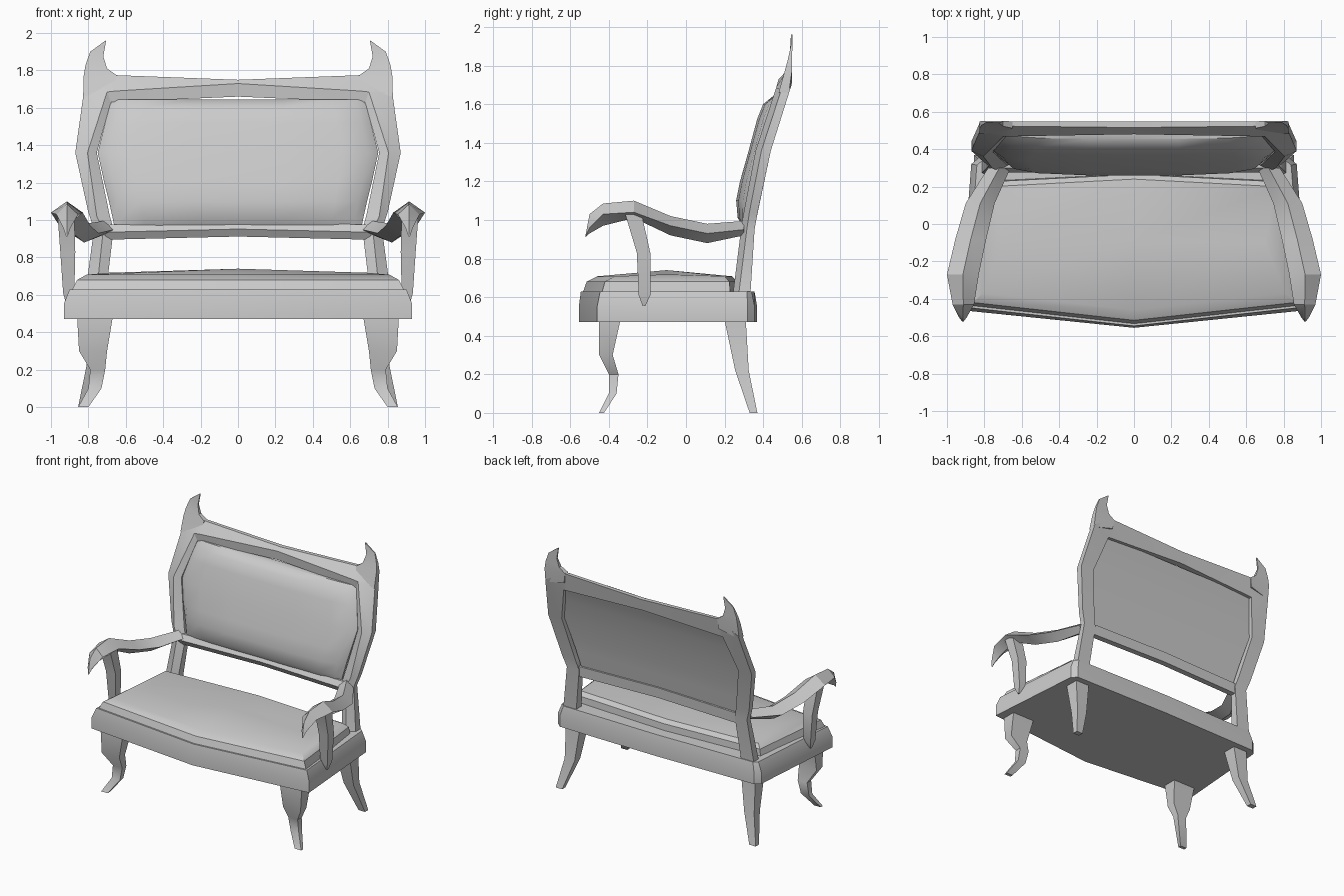
import bpy, bmesh, math
from mathutils import Vector

if "Cube" in bpy.data.objects:
    bpy.data.objects.remove(bpy.data.objects["Cube"])


def interp(table, z):
    if z <= table[0][0]:
        return table[0][1]
    for (a, ya), (b, yb) in zip(table, table[1:]):
        if z <= b:
            return ya + (yb - ya) * (z - a) / (b - a)
    return table[-1][1]


def loft(name, rings, mirror=False, cap_end=True, angle=30):
    bm = bmesh.new()
    loops = [[bm.verts.new(p) for p in r] for r in rings]
    n = len(rings[0])
    for a, b in zip(loops, loops[1:]):
        for i in range(n):
            j = (i + 1) % n
            bm.faces.new((a[i], a[j], b[j], b[i]))
    bm.faces.new(loops[0][::-1])
    if cap_end:
        bm.faces.new(loops[-1])
    bmesh.ops.remove_doubles(bm, verts=bm.verts, dist=1e-4)
    bmesh.ops.recalc_face_normals(bm, faces=bm.faces)
    mesh = bpy.data.meshes.new(name)
    bm.to_mesh(mesh)
    bm.free()
    ob = bpy.data.objects.new(name, mesh)
    bpy.context.collection.objects.link(ob)
    bpy.context.view_layer.objects.active = ob
    ob.select_set(True)
    bpy.ops.object.shade_smooth_by_angle(angle=math.radians(angle))
    ob.select_set(False)
    if mirror:
        ob.modifiers.new("Mirror", 'MIRROR')
    return ob


def outline(half, z):
    """Closed symmetric ring from half outline points (x, y)."""
    right = [(x, y, z) for x, y in half]
    left = [(-x, y, z) for x, y in half[::-1] if x > 0]
    return right + left


def bar(name, stations):
    """Rectangular tapered bar: z, x0, x1, y0, y1 per station."""
    loft(name, [[(a, c, z), (b, c, z), (b, d, z), (a, d, z)]
                for z, a, b, c, d in stations], mirror=True)


# Seat rail
base = [(0, -.555), (.93, -.46), (.87, .32), (.83, .355), (0, .368)]
top = [(0, -.545), (.90, -.445), (.84, .315), (.81, .34), (0, .355)]
loft("seat_rail", [outline(base, .47), outline(base, .555), outline(top, .63)])

# Seat cushion, closing onto a raised ridge line
rim = [(0, -.515), (.86, -.42), (.79, .225), (0, .265)]
ridge = [(0, -.1, .74), (.70, -.1, .718), (.70, -.1, .718), (0, -.1, .74),
         (-.70, -.1, .718), (-.70, -.1, .718)]
loft("seat_cushion", [
    outline([(0, -.54), (.895, -.44), (.80, .23), (0, .27)], .61),
    outline(rim, .68),
    outline([(0, -.46), (.81, -.37), (.76, .20), (0, .24)], .708),
    ridge], cap_end=False)

# Legs
bar("front_leg", [(.48, .67, .86, -.45, -.34), (.30, .70, .85, -.45, -.38),
                  (.20, .71, .79, -.40, -.35), (.10, .73, .80, -.40, -.36),
                  (0, .80, .855, -.45, -.425)])
bar("back_leg", [(.48, .69, .81, .20, .31), (.22, .725, .81, .255, .325),
                 (0, .80, .855, .33, .37)])

# Armrests: diamond section (y, outer x, inner x, ridge z, edge z, bottom z)
arm = [(.30, .78, .66, .995, .95, .92), (.11, .90, .745, .98, .93, .88),
       (-.08, .955, .79, 1.02, .97, .92), (-.27, 1.0, .83, 1.10, 1.04, 1.01),
       (-.43, .97, .855, 1.085, 1.03, .97), (-.50, .935, .895, 1.03, .96, .93),
       (-.52, .92, .91, .925, .915, .91)]
loft("armrest", [[(o, y, e), ((o + i) / 2, y, t), (i, y, e), ((o + i) / 2, y, b)]
                 for y, o, i, t, e, b in arm], mirror=True)

# Arm supports
bar("arm_support", [(1.03, .875, .965, -.315, -.23), (.83, .87, .95, -.255, -.185),
                    (.61, .875, .935, -.245, -.185), (.555, .885, .92, -.225, -.21)])

# Lean of the backrest: front and back depth by height
FRONT = [(.55, .235), (.95, .285), (1.25, .33), (1.5, .40), (1.66, .46), (1.8, .50), (1.96, .54)]
BACK = [(.55, .33), (.92, .35), (1.2, .40), (1.5, .475), (1.7, .548), (1.96, .552)]

# Back frame: outer edge, front ridge, inner edge as (x, z)
stations = [((.82, .58), (.76, .58), (.71, .58)),
            ((.77, .95), (.72, .95), (.665, .95)),
            ((.80, 1.04), (.755, 1.02), (.685, 1.02)),
            ((.87, 1.36), (.805, 1.36), (.755, 1.36)),
            ((.825, 1.68), (.70, 1.685), (.68, 1.63)),
            ((.66, 1.775), (.655, 1.69), (.65, 1.632)),
            ((0, 1.75), (0, 1.73), (0, 1.66))]
rings = []
for o, r, i in stations:
    rings.append([(o[0], min(interp(FRONT, o[1]) + .03, interp(BACK, o[1]) - .01), o[1]),
                  (r[0], interp(FRONT, r[1]), r[1]),
                  (i[0], interp(FRONT, i[1]) + .025, i[1]),
                  (i[0], interp(BACK, i[1]), i[1]),
                  (o[0], interp(BACK, o[1]), o[1])])
loft("back_frame", rings, mirror=True, cap_end=False)

# Horn finials at the top corners
horn = [((.828, 1.66), (.66, 1.70)), ((.825, 1.77), (.65, 1.775)), ((.815, 1.83), (.70, 1.81)),
        ((.79, 1.90), (.72, 1.875)), ((.715, 1.955), (.705, 1.96))]
rings = []
for pair in horn:
    front = [(x, min(interp(FRONT, z) + .02, interp(BACK, z) - .008), z) for x, z in pair]
    back = [(x, interp(BACK, z), z) for x, z in pair[::-1]]
    rings.append(front + back)
loft("horn_finial", rings, mirror=True)

# Lower back rail, slightly arched
loft("lower_back_rail", [[(x, .30, .90 + h), (x, .275, .94 + h), (x, .30, .98 + h),
                          (x, .35, .98 + h), (x, .345, .90 + h)]
                         for x, h in ((-.71, -.005), (0, .012), (.71, -.005))])

# Back cushion: height, half width, front depth at the middle
pad = [(.96, .66, .30), (1.01, .67, .268), (1.10, .69, .26), (1.20, .715, .28),
       (1.36, .75, .325), (1.52, .71, .368), (1.60, .69, .40), (1.645, .672, .455)]
rings = []
for z, w, y in pad:
    edge = interp(FRONT, z) + .03
    front = [(s * w, edge + (y - edge) * k, z) for s, k in
             ((-1, 0), (-.93, .55), (-.75, .85), (-.35, 1), (.35, 1), (.75, .85), (.93, .55), (1, 0))]
    yb = interp(BACK, z) - .025
    rings.append(front + [(w, yb, z), (-w, yb, z)])
loft("back_cushion", rings, angle=40)
